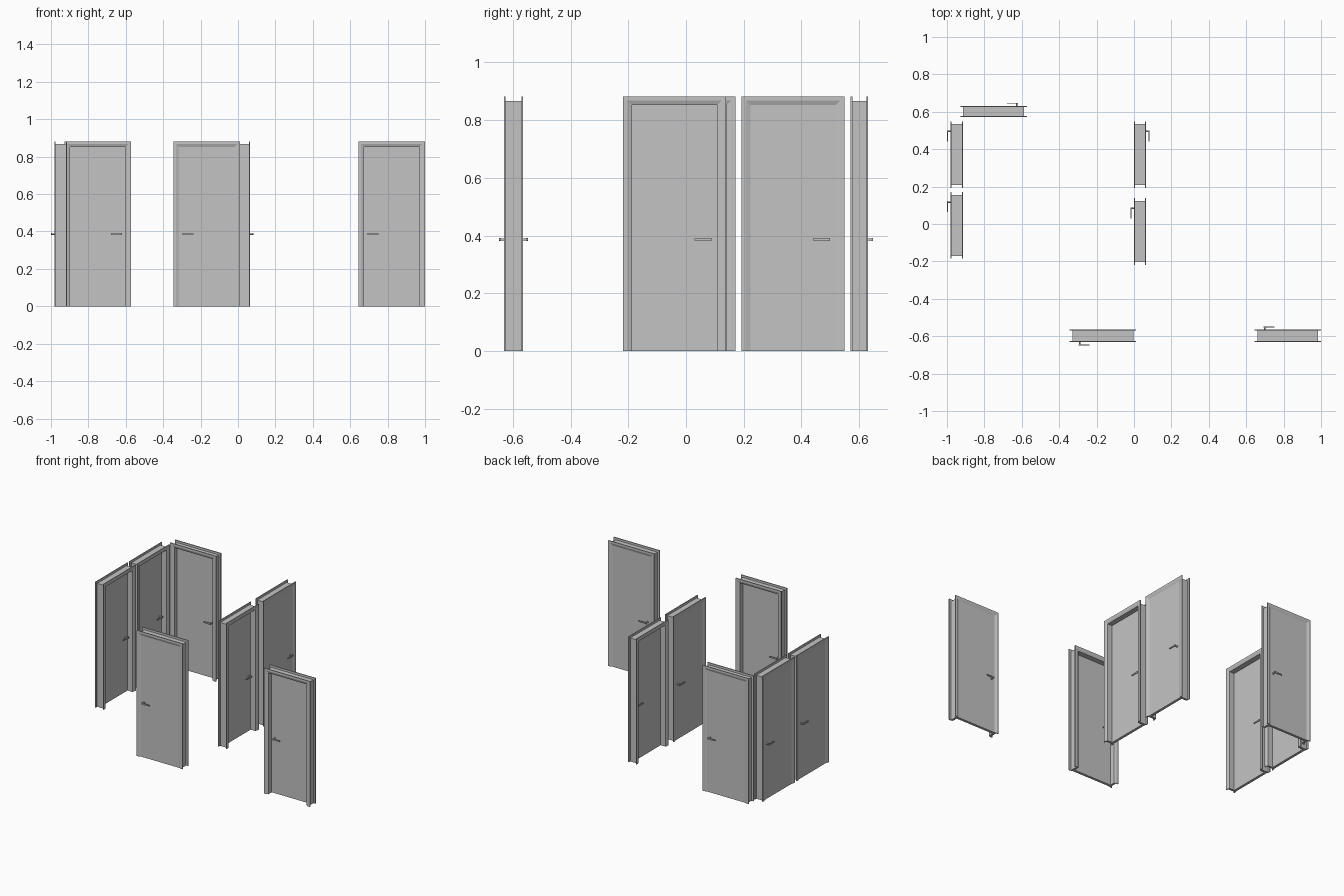
import bpy, bmesh, math
from mathutils import Matrix, Vector

if "Cube" in bpy.data.objects:
    bpy.data.objects.remove(bpy.data.objects["Cube"])

W, H = 0.356, 0.882          # outer casing width and height
LIP, BAND, OPEN = 0.015, 0.014, 0.03   # casing overhang, flat band, opening inset
T = 0.006                    # casing thickness
LEAF = 0.018                 # leaf thickness
HANDLE_Z = 0.386

grey = bpy.data.materials.new("light_grey")
grey.diffuse_color = (0.55, 0.55, 0.55, 1)
grey.use_nodes = True
grey.node_tree.nodes["Principled BSDF"].inputs["Base Color"].default_value = grey.diffuse_color


def finish(bm, name, matrix):
    """Place the part and turn it into an object."""
    bm.transform(matrix)
    bmesh.ops.recalc_face_normals(bm, faces=bm.faces)
    mesh = bpy.data.meshes.new(name)
    bm.to_mesh(mesh)
    bm.free()
    mesh.materials.append(grey)
    ob = bpy.data.objects.new(name, mesh)
    bpy.context.collection.objects.link(ob)
    return ob


def box(bm, lo, hi):
    lo, hi = Vector(lo), Vector(hi)
    m = Matrix.Translation((lo + hi) / 2) @ Matrix.Diagonal((*(hi - lo), 1))
    return bmesh.ops.create_cube(bm, size=1, matrix=m)["verts"]


def rod(bm, x, y0, y1, radius):
    """Short cylinder along y at handle height."""
    m = Matrix.Translation((x, (y0 + y1) / 2, HANDLE_Z)) @ Matrix.Rotation(math.pi / 2, 4, 'X')
    bmesh.ops.create_cone(bm, cap_ends=True, segments=16, radius1=radius,
                          radius2=radius, depth=abs(y1 - y0), matrix=m)


def door_frame(d, matrix):
    """Jamb with casing on both sides, swept up, across and down."""
    half = [(BAND, 0), (0, 0), (0, T), (LIP, T)]
    front = [(OPEN, T)] + half
    profile = front + [(u, d - v) for u, v in reversed(front)]
    bm = bmesh.new()
    rings = []
    for side, top in ((-1, 0), (-1, 1), (1, 1), (1, 0)):
        rings.append([bm.verts.new((side * (W / 2 - u), v - d / 2, (H - u) * top))
                      for u, v in profile])
    n = len(profile)
    for a, b in zip(rings, rings[1:]):
        for i in range(n):
            j = (i + 1) % n
            bm.faces.new((a[i], a[j], b[j], b[i]))
    bm.faces.new(rings[0])
    bm.faces.new(rings[-1])
    finish(bm, "door_frame", matrix)


def door_leaf(d, matrix):
    bm = bmesh.new()
    x = W / 2 - OPEN
    box(bm, (-x, -d / 2 + T, 0), (x, -d / 2 + T + LEAF, H - OPEN))
    finish(bm, "door_leaf", matrix)


def door_handle(d, matrix):
    """Rosette, neck and tapered lever on both faces of the leaf."""
    bm = bmesh.new()
    px = -W / 2 + 0.054
    for face, out in ((-d / 2 + T, -1), (-d / 2 + T + LEAF, 1)):
        rod(bm, px, face, face + out * 0.004, 0.007)
        rod(bm, px, face, face + out * 0.02, 0.004)
        y = sorted((face + out * 0.018, face + out * 0.023))
        verts = box(bm, (px - 0.005, y[0], HANDLE_Z - 0.0055),
                    (px + 0.054, y[1], HANDLE_Z + 0.0055))
        for v in verts:
            if v.co.x > px + 0.03:
                v.co.z = HANDLE_Z + (v.co.z - HANDLE_Z) * 0.65
    ob = finish(bm, "door_handle", matrix)
    bpy.context.view_layer.objects.active = ob
    ob.select_set(True)
    bpy.ops.object.shade_smooth_by_angle(angle=math.radians(35))
    ob.select_set(False)


# centre x, centre y, turn in degrees, mirrored hand, depth
doors = [
    (-0.750, 0.601, 180, False, 0.060),
    (-0.167, -0.598, 0, False, 0.067),
    (0.822, -0.598, 180, True, 0.067),
    (0.032, -0.040, -90, False, 0.066),
    (0.032, 0.371, 90, True, 0.066),
    (-0.948, -0.007, -90, False, 0.067),
    (-0.948, 0.371, -90, False, 0.067),
]
for x, y, turn, mirrored, depth in doors:
    m = (Matrix.Translation((x, y, 0)) @ Matrix.Rotation(math.radians(turn), 4, 'Z')
         @ Matrix.Diagonal((-1 if mirrored else 1, 1, 1, 1)))
    door_frame(depth, m)
    door_leaf(depth, m)
    door_handle(depth, m)
